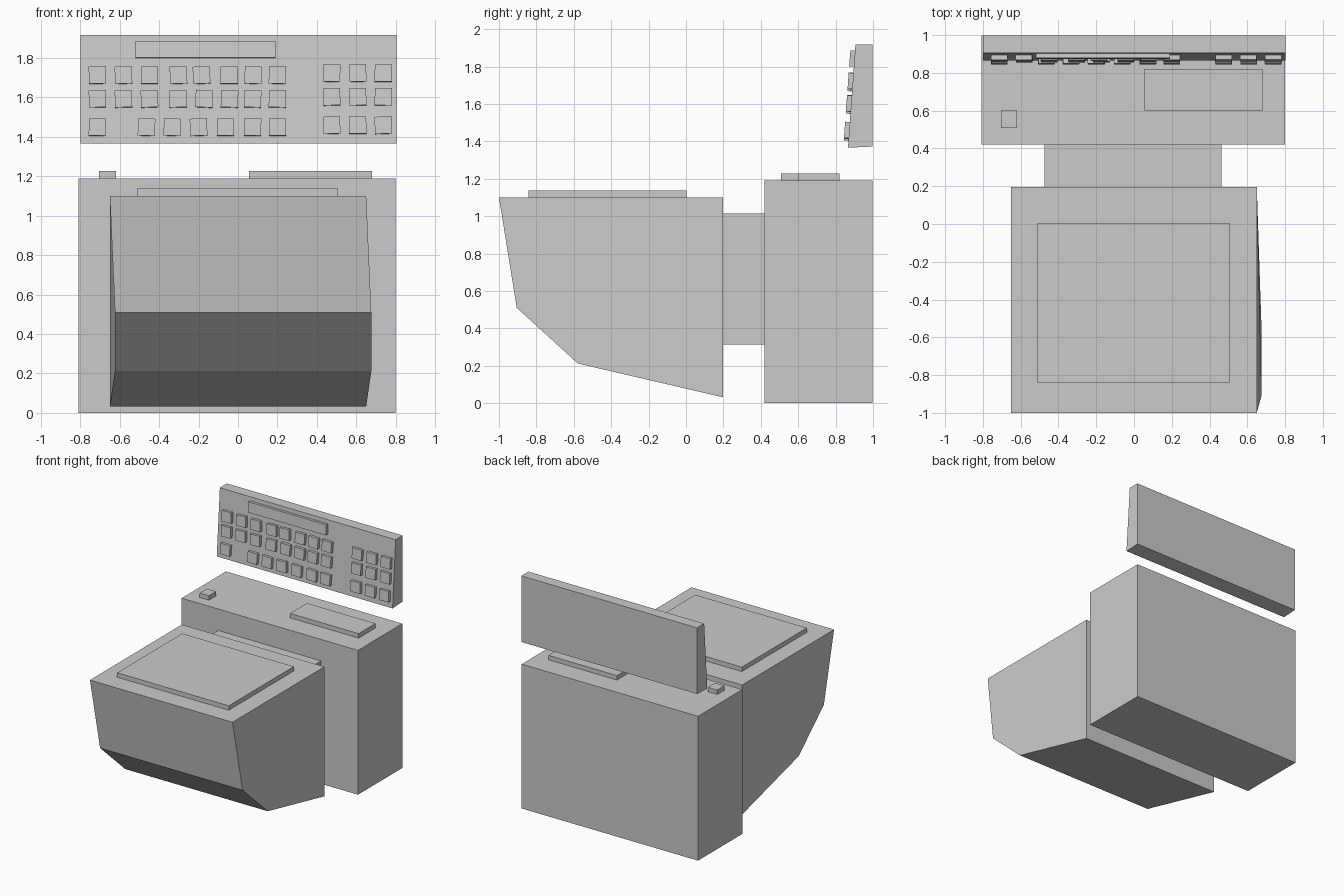
import bpy, math, random
from mathutils import Vector

if "Cube" in bpy.data.objects:
    bpy.data.objects.remove(bpy.data.objects["Cube"])

random.seed(4)


def mesh_object(name, verts, faces):
    mesh = bpy.data.meshes.new(name)
    mesh.from_pydata(verts, [], faces)
    mesh.update()
    obj = bpy.data.objects.new(name, mesh)
    bpy.context.collection.objects.link(obj)
    return obj


def prism(name, profile, x0, x1):
    """Extrude a (y, z, x shift) profile along x."""
    n = len(profile)
    verts = [(x + s, y, z) for x in (x0, x1) for y, z, s in profile]
    faces = [tuple(range(n))[::-1], tuple(range(n, 2 * n))]
    faces += [(i, (i + 1) % n, n + (i + 1) % n, n + i) for i in range(n)]
    return mesh_object(name, verts, faces)


def box(name, x0, x1, y0, y1, z0, z1):
    return prism(name, [(y0, z0, 0), (y1, z0, 0), (y1, z1, 0), (y0, z1, 0)], x0, x1)


# Rear cabinet and the pieces on its top
box("rear_cabinet", -0.808, 0.80, 0.42, 0.997, 0, 1.19)
box("power_button", -0.705, -0.62, 0.507, 0.60, 1.18, 1.227)
box("top_panel", 0.055, 0.68, 0.60, 0.82, 1.18, 1.227)

# Neck joining cabinet and front housing
box("neck", -0.475, 0.462, 0.19, 0.43, 0.313, 1.013)

# Tapered front housing with its lid
prism("front_housing", [(0.197, 0.032, 0), (0.197, 1.10, 0), (-1.0, 1.10, 0),
                        (-0.905, 0.51, 0.026), (-0.578, 0.212, 0.026)][::-1], -0.65, 0.65)
box("lid_panel", -0.512, 0.506, -0.843, 0.004, 1.09, 1.137)

# Floating wedge-shaped keyboard slab
Z0, Z1, Y0, Y1 = 1.366, 1.917, 0.866, 0.906
prism("keyboard_slab", [(Y0, Z0, 0), (0.998, Z0 + 0.006, 0), (0.998, Z1, 0), (Y1, Z1, 0)], -0.80, 0.803)
tilt = -math.atan2(Y1 - Y0, Z1 - Z0)


def on_slab(name, x, z, w, h, roll=0):
    """Raised block lying on the sloped keyboard front."""
    obj = box(name, -w / 2, w / 2, -0.025, 0.01, -h / 2, h / 2)
    obj.location = Vector((x, Y0 + (z - Z0) * (Y1 - Y0) / (Z1 - Z0), z))
    obj.rotation_euler = (tilt, roll, 0)
    return obj


on_slab("display_bar", -0.165, 1.842, 0.71, 0.085)

# Key rows, slightly crooked
pad = [0.475, 0.607, 0.737]
rows = {
    1.712: [-0.713, -0.581, -0.449, -0.302, -0.185, -0.045, 0.077, 0.20],
    1.592: [-0.713, -0.581, -0.449, -0.304, -0.172, -0.043, 0.074, 0.20],
    1.448: [-0.713, -0.464, -0.333, -0.20, -0.063, 0.074, 0.20],
}
for z, xs in rows.items():
    for x in xs + pad:
        dz = 0.01 if x in pad else 0
        on_slab("key", x, z + dz, 0.087, 0.087, random.uniform(-0.05, 0.05))
